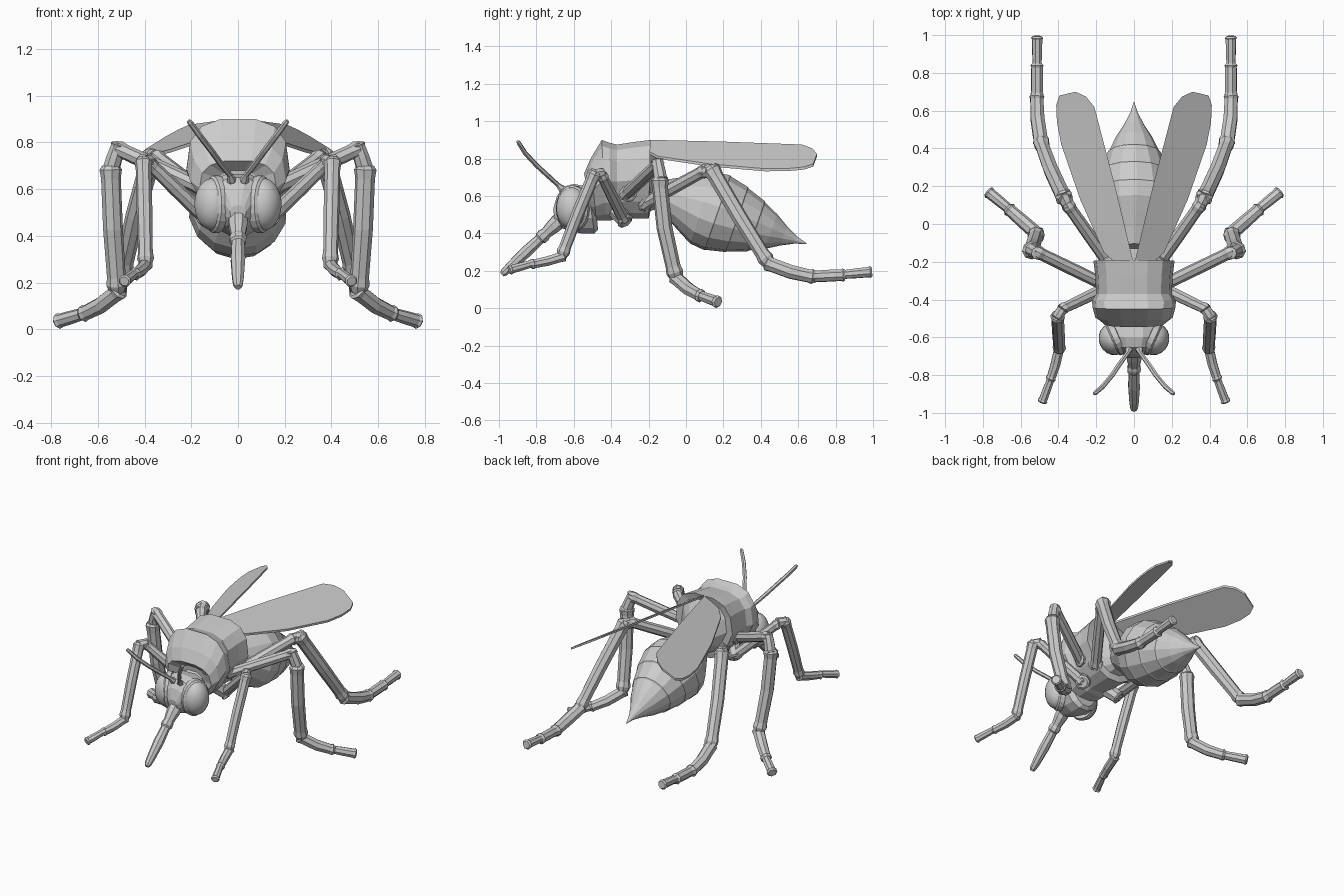
import bpy, bmesh, math
from mathutils import Vector, Matrix

if "Cube" in bpy.data.objects:
    bpy.data.objects.remove(bpy.data.objects["Cube"])


def finish(bm, name, mirror=False):
    bmesh.ops.recalc_face_normals(bm, faces=bm.faces)
    me = bpy.data.meshes.new(name)
    bm.to_mesh(me)
    bm.free()
    ob = bpy.data.objects.new(name, me)
    bpy.context.collection.objects.link(ob)
    if mirror:
        ob.modifiers.new("Mirror", 'MIRROR').use_mirror_merge = False
    return ob


def bridge(bm, rings):
    n = len(rings[0])
    for a, b in zip(rings, rings[1:]):
        for i in range(n):
            j = (i + 1) % n
            bm.faces.new((a[i], a[j], b[j], b[i]))
    bm.faces.new(rings[0])
    bm.faces.new(rings[-1])


def tube(bm, pts, radii, sides=8):
    """Round tube through points with a radius at each one."""
    pts = [Vector(p) for p in pts]
    side, rings = None, []
    for i, p in enumerate(pts):
        d = (pts[min(i + 1, len(pts) - 1)] - pts[max(i - 1, 0)]).normalized()
        if side is None:
            side = d.cross(Vector((0.3, 0.2, 1))).normalized()
        side = (side - d * side.dot(d)).normalized()
        up = d.cross(side)
        rings.append([bm.verts.new(p + radii[i] * (side * math.cos(a) + up * math.sin(a)))
                      for a in [2 * math.pi * k / sides for k in range(sides)]])
    bridge(bm, rings)


def limb(bm, a, b, r0, r1, bow=(0, 0, 0)):
    """Leg segment with flared collars at both ends and a bowed middle."""
    a, b, bow = Vector(a), Vector(b), Vector(bow)
    ts = (0, 0.03, 0.1, 0.5, 0.88, 0.94, 1)
    ks = (0.8, 1.08, 0.95, 0.98, 0.95, 1.1, 0.8)
    tube(bm, [a.lerp(b, t) + bow * 4 * t * (1 - t) for t in ts],
         [(r0 + (r1 - r0) * t) * k for t, k in zip(ts, ks)])


def loft(name, sections, sides=14, power=0.8, taper=0.0):
    """Body from slanted rings: (y_top, z_top, y_bottom, z_bottom, half_width)."""
    bm, rings = bmesh.new(), []
    for yt, zt, yb, zb, rx in sections:
        c = Vector((0, (yt + yb) / 2, (zt + zb) / 2))
        up = Vector((0, (yt - yb) / 2, (zt - zb) / 2))
        ring = []
        for k in range(sides):
            a = 2 * math.pi * (k + 0.5) / sides
            s, co = math.sin(a), math.cos(a)
            s = math.copysign(abs(s) ** power, s)
            co = math.copysign(abs(co) ** power, co)
            co /= abs(math.cos(math.pi / sides)) ** power
            w = rx * (1 + taper * min(co, 0))
            ring.append(bm.verts.new(c + up * co + Vector((w * s, 0, 0))))
        rings.append(ring)
    bridge(bm, rings)
    return finish(bm, name)


# Thorax with raised front shield and flared rear rim
loft("thorax", [(-.50, .68, -.48, .52, .09), (-.545, .72, -.50, .49, .165),
                (-.51, .80, -.48, .47, .205), (-.45, .90, -.43, .47, .22),
                (-.41, .885, -.40, .47, .222), (-.37, .875, -.37, .48, .20),
                (-.27, .89, -.28, .48, .205), (-.19, .90, -.20, .48, .215),
                (-.20, .86, -.19, .52, .17), (-.13, .76, -.13, .54, .09)],
     power=0.72, taper=0.35)

# Neck and head
loft("neck", [(-.46, .66, -.44, .48, .09), (-.55, .63, -.53, .45, .09)], sides=10)
loft("head", [(-.49, .61, -.47, .42, .09), (-.525, .65, -.49, .40, .135),
              (-.60, .665, -.56, .40, .14), (-.655, .65, -.61, .41, .11),
              (-.69, .60, -.67, .43, .065), (-.71, .53, -.70, .45, .035)],
     sides=12, taper=0.25)

# Segmented abdomen ending in a sharp point
bm = bmesh.new()
tip, back = Vector((0, .645, .345)), Vector((0, -.945, .327))
prof = [(0, .002), (.06, .02), (.13, .055), (.20, .098), (.28, .135), (.285, .142),
        (.39, .178), (.395, .184), (.50, .208), (.505, .212), (.59, .203),
        (.595, .200), (.66, .165), (.74, .12), (.82, .08)]
tube(bm, [tip + back * s for s, r in prof], [r for s, r in prof], 14)
finish(bm, "abdomen")

# Eyes, turned slightly forward, with rims
turn = Matrix.Translation((.108, -.61, .535)) @ Matrix.Rotation(math.radians(-24), 4, 'Z')
bm = bmesh.new()
bmesh.ops.create_uvsphere(bm, u_segments=20, v_segments=12, radius=1,
                          matrix=turn @ Matrix.Diagonal((.078, .086, .112, 1)))
for f in bm.faces:
    f.smooth = True
finish(bm, "eyes", True)
bm = bmesh.new()
rings = []
for i in range(20):
    a = 2 * math.pi * i / 20
    rings.append([bm.verts.new(turn @ Vector((x, k * .087 * math.cos(a), k * .113 * math.sin(a))))
                  for x, k in ((-.035, .9), (-.03, 1.08), (0, 1.08), (.012, .95))])
for a, b in zip(rings, rings[1:] + rings[:1]):
    for j in range(4):
        bm.faces.new((a[j], a[(j + 1) % 4], b[(j + 1) % 4], b[j]))
finish(bm, "eye_rims", True)

# Proboscis: thick base, ring, long blade
bm = bmesh.new()
p0, p1 = Vector((0, -.67, .475)), Vector((0, -.985, .18))
prof = [(0, .045), (.12, .042), (.25, .032), (.29, .038), (.34, .037), (.36, .029),
        (.6, .033), (.85, .027), (.96, .022), (1, .014)]
tube(bm, [p0.lerp(p1, t) for t, r in prof], [r for t, r in prof], 8)
finish(bm, "proboscis")

# Antennae
bm = bmesh.new()
tube(bm, [(.025, -.65, .62), (.028, -.665, .64), (.035, -.685, .66), (.075, -.74, .71),
          (.115, -.80, .765), (.165, -.86, .83), (.205, -.895, .885), (.212, -.90, .893)],
     [.02, .02, .012, .013, .013, .013, .012, .008], 6)
finish(bm, "antennae", True)

# Wings: flat outline on a tilted plane, given thickness
outline = [(.004, -.20), (.10, -.205), (.16, -.15), (.285, .13), (.385, .42), (.408, .54),
           (.412, .63), (.395, .68), (.31, .70), (.255, .675), (.21, .62), (.10, .20)]
bm = bmesh.new()
top = [bm.verts.new((x, y, .927 - .6 * x + .12 * y)) for x, y in outline]
bot = [bm.verts.new((x, y, .913 - .6 * x + .12 * y)) for x, y in outline]
bridge(bm, [top, bot])
finish(bm, "wings", True)

# Legs: (start, end, start radius, end radius, bow) for each segment
legs = {
    "front_legs": [
        ((.13, -.33, .47), (.39, -.455, .72), .035, .03),
        ((.375, -.445, .72), (.41, -.50, .715), .03, .032),
        ((.405, -.485, .73), (.395, -.665, .275), .036, .033, (0, -.005, 0)),
        ((.395, -.65, .28), (.445, -.83, .235), .03, .026, (-.005, 0, -.005)),
        ((.44, -.82, .24), (.487, -.945, .205), .022, .026)],
    "middle_legs": [
        ((.14, -.33, .60), (.53, -.14, .78), .035, .034),
        ((.51, -.155, .795), (.545, -.135, .68), .032, .04),
        ((.545, -.14, .70), (.515, -.05, .16), .045, .042, (.005, -.02, 0)),
        ((.505, -.06, .17), (.67, .085, .065), .04, .034, (0, 0, -.015)),
        ((.65, .07, .07), (.775, .172, .033), .027, .032)],
    "hind_legs": [
        ((.11, -.24, .55), (.36, .115, .745), .036, .034),
        ((.345, .09, .73), (.38, .17, .735), .036, .04),
        ((.365, .13, .755), (.495, .445, .235), .045, .04, (.01, 0, -.01)),
        ((.49, .43, .245), (.513, .69, .168), .042, .038, (.01, 0, -.012)),
        ((.513, .68, .17), (.513, .85, .178), .034, .034),
        ((.513, .84, .18), (.513, .995, .195), .026, .031)],
}
for name, parts in legs.items():
    bm = bmesh.new()
    for part in parts:
        limb(bm, *part)
    finish(bm, name, True)

# Hip joints under the thorax
bm = bmesh.new()
for a, b in (((.06, -.40, .56), (.15, -.32, .46)), ((.08, -.30, .64), (.19, -.31, .61)),
             ((.05, -.26, .62), (.14, -.21, .55))):
    limb(bm, a, b, .055, .042)
finish(bm, "hip_joints", True)
